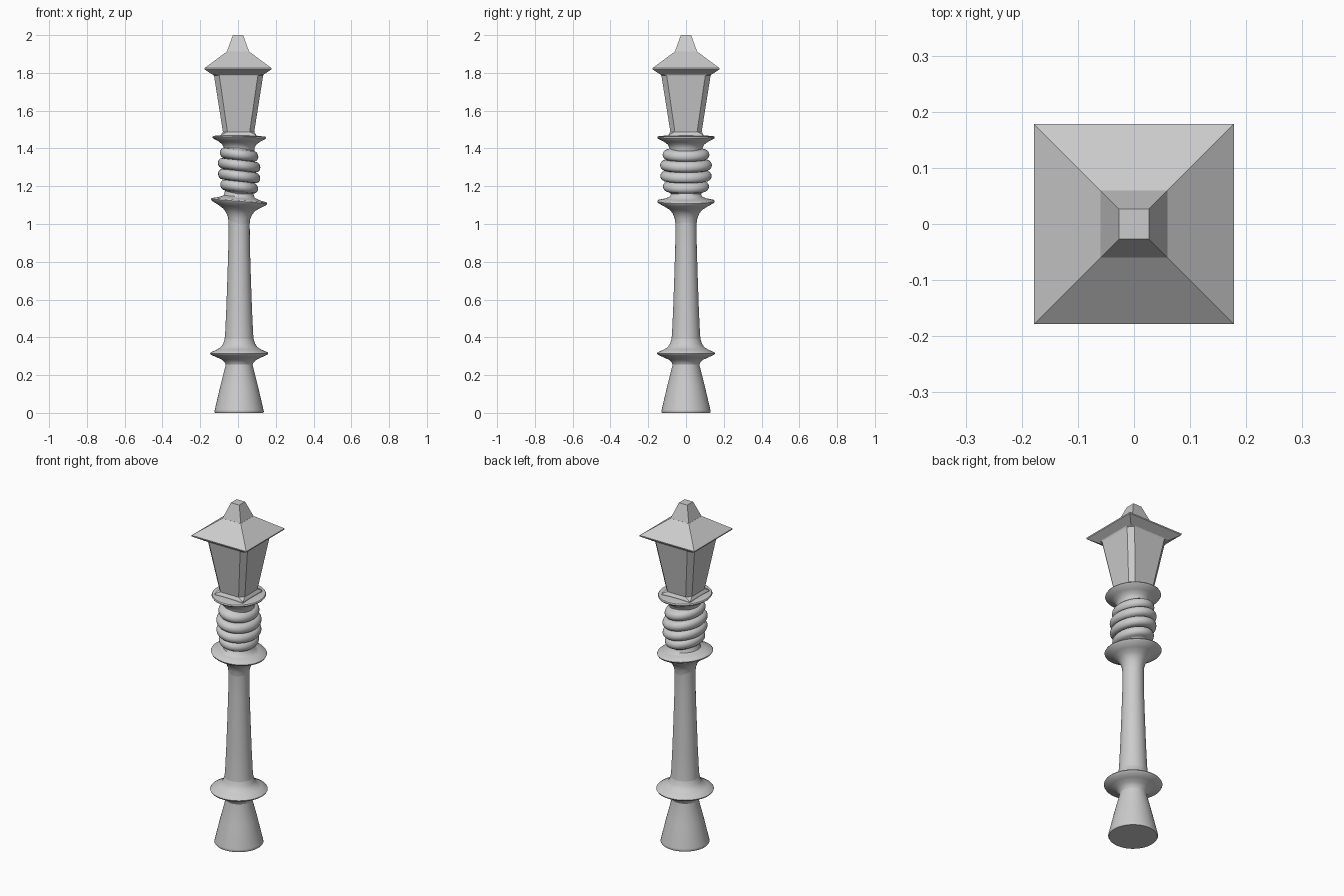
import bpy, bmesh, math

if "Cube" in bpy.data.objects:
    bpy.data.objects.remove(bpy.data.objects["Cube"])

SEGMENTS = 40
AXIS_X = 0.006


def finish(bm, name):
    bmesh.ops.recalc_face_normals(bm, faces=bm.faces[:])
    mesh = bpy.data.meshes.new(name)
    bm.to_mesh(mesh)
    bm.free()
    obj = bpy.data.objects.new(name, mesh)
    bpy.context.collection.objects.link(obj)
    return obj


def loft(name, rings):
    """Skin a stack of equal-length point rings and cap both ends."""
    bm = bmesh.new()
    loops = [[bm.verts.new(p) for p in ring] for ring in rings]
    n = len(loops[0])
    for low, high in zip(loops, loops[1:]):
        for i in range(n):
            j = (i + 1) % n
            bm.faces.new((low[i], low[j], high[j], high[i]))
    bm.faces.new(loops[0][::-1])
    bm.faces.new(loops[-1])
    return finish(bm, name)


def turned(name, profile, squash=1.0, shear=0.0):
    """Lathe a (radius, z) profile, optionally narrowed in x and tilted down to +x."""
    rings = []
    for r, z in profile:
        ring = []
        for i in range(SEGMENTS):
            a = 2 * math.pi * i / SEGMENTS
            x = r * squash * math.cos(a)
            ring.append((AXIS_X + x, r * math.sin(a), z - shear * x))
        rings.append(ring)
    obj = loft(name, rings)
    bpy.ops.object.select_all(action='DESELECT')
    obj.select_set(True)
    bpy.context.view_layer.objects.active = obj
    bpy.ops.object.shade_smooth_by_angle(angle=math.radians(50))
    return obj


def chamfered_square(h, c, z, x=0.0):
    """Square ring of half width h with corners cut back by c."""
    k = h - c
    pts = [(h, -k), (h, k), (k, h), (-k, h), (-h, k), (-h, -k), (-k, -h), (k, -h)]
    return [(x + px, py, z) for px, py in pts]


def square(h, z):
    return [(h, -h, z), (h, h, z), (-h, h, z), (-h, -h, z)]


# Conical foot
turned("foot", [(0.127, 0), (0.131, 0.006), (0.129, 0.016), (0.10, 0.14), (0.072, 0.25),
                (0.071, 0.27)])

# Flared collar above the foot
turned("lower_collar", [(0.070, 0.25), (0.075, 0.265), (0.090, 0.281), (0.118, 0.294),
                        (0.150, 0.308), (0.154, 0.315), (0.150, 0.321), (0.120, 0.334),
                        (0.098, 0.347), (0.085, 0.365), (0.077, 0.39)])

# Slender tapering shaft
turned("shaft", [(0.079, 0.37), (0.074, 0.42), (0.068, 0.55), (0.062, 0.72), (0.057, 0.88),
                 (0.056, 1.00), (0.058, 1.03)])

# Slightly tilted flange at the head of the shaft
turned("upper_flange", [(0.056, 1.00), (0.060, 1.03), (0.070, 1.055), (0.086, 1.075),
                        (0.112, 1.092), (0.148, 1.112), (0.152, 1.120), (0.148, 1.126),
                        (0.110, 1.134), (0.084, 1.145), (0.076, 1.17)], 0.98, 0.08)

# Stack of tilted rounded coils
coils = [(0.075, 1.14), (0.080, 1.16)]
for r, z in ((0.122, 1.198), (0.136, 1.254), (0.137, 1.311), (0.124, 1.367)):
    for step in range(9):
        t = math.pi * (step / 8 - 0.5)
        coils.append((r - 0.029 + 0.029 * math.cos(t), z + 0.0278 * math.sin(t)))
coils += [(0.088, 1.40), (0.080, 1.42)]
turned("coils", coils, 0.82, 0.11)

# Flared dish carrying the lantern
turned("lantern_dish", [(0.085, 1.38), (0.088, 1.405), (0.098, 1.422), (0.118, 1.436),
                        (0.149, 1.452), (0.153, 1.458), (0.149, 1.464), (0.10, 1.469)],
       0.93, 0.015)

# Lantern body with a small plinth and cut-back corners
loft("lantern_body", [chamfered_square(0.094, 0.004, 1.455, 0.003),
                      chamfered_square(0.092, 0.004, 1.474, 0.003),
                      chamfered_square(0.083, 0.024, 1.488, 0.003),
                      chamfered_square(0.130, 0.028, 1.785, 0.003),
                      chamfered_square(0.138, 0.003, 1.800, 0.002)])

# Four-sided roof with a sloping soffit and vent cap
loft("roof", [square(0.130, 1.788), square(0.177, 1.818), square(0.178, 1.825),
              square(0.060, 1.912)])
loft("roof_cap", [square(0.060, 1.910), square(0.027, 2.0)])
